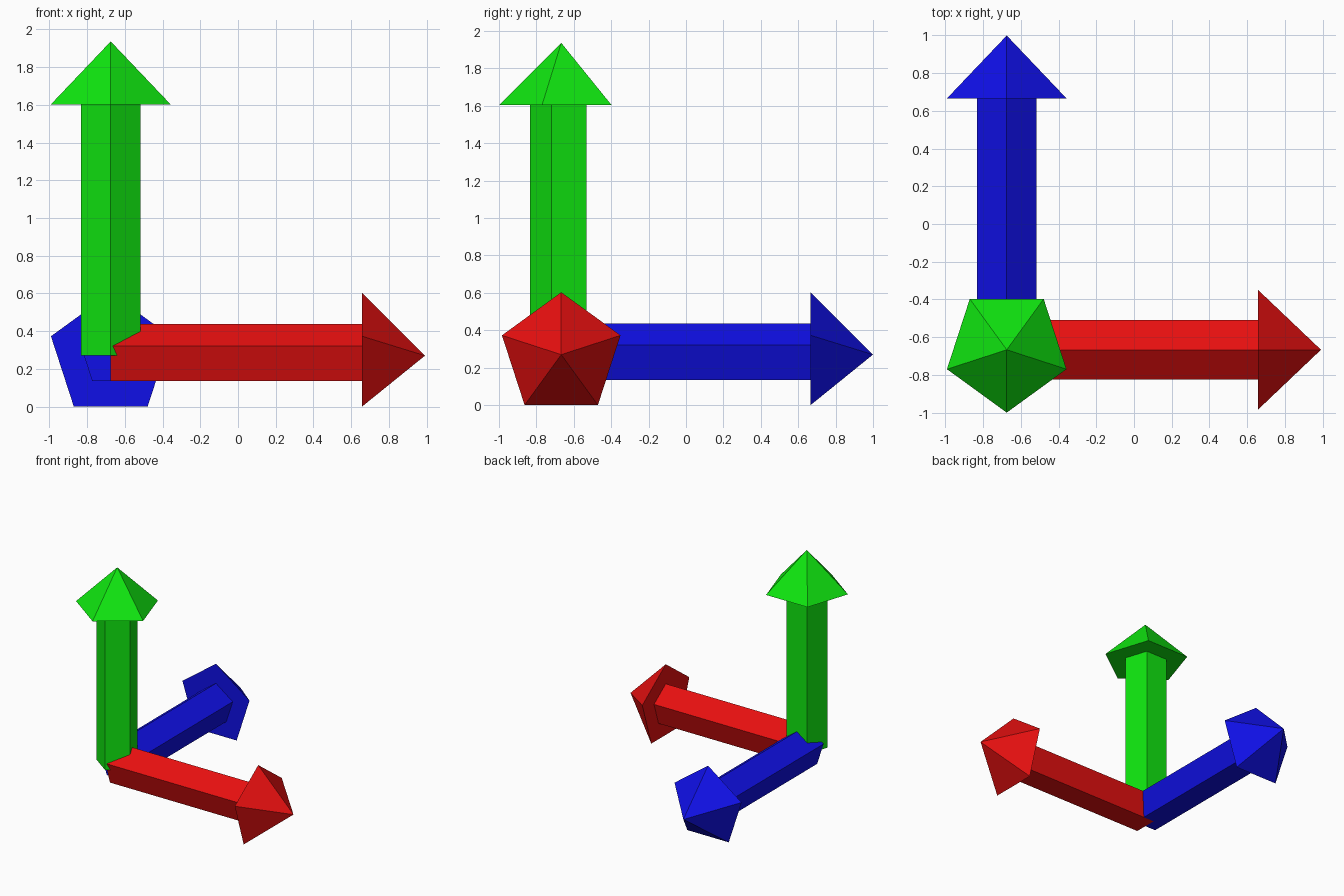
import bpy, bmesh, math
from mathutils import Vector

if "Cube" in bpy.data.objects:
    bpy.data.objects.remove(bpy.data.objects["Cube"])

HEAD_R = 1 / 3          # arrow head radius
SHAFT_R = HEAD_R / 2    # shaft radius
SHAFT_L = 4 / 3         # shaft length
TIP_L = 5 / 3           # total length
SIDES = 5
ORIGIN = Vector((-0.675, -0.667, HEAD_R * math.cos(math.pi / 5)))


def material(name, colour):
    mat = bpy.data.materials.new(name)
    mat.diffuse_color = (*colour, 1)
    mat.use_nodes = True
    mat.node_tree.nodes["Principled BSDF"].inputs["Base Color"].default_value = mat.diffuse_color
    return mat


def arrow(name, axis, corner, mat):
    """Five-sided arrow along axis, with one corner pointing towards 'corner'."""
    axis, corner = Vector(axis), Vector(corner)
    side = axis.cross(corner)
    bm = bmesh.new()

    def ring(radius, dist):
        angles = [2 * math.pi * i / SIDES for i in range(SIDES)]
        return [bm.verts.new(ORIGIN + axis * dist
                             + (corner * math.cos(a) + side * math.sin(a)) * radius)
                for a in angles]

    # shaft start, shaft end, head rim
    rings = [ring(SHAFT_R, 0), ring(SHAFT_R, SHAFT_L), ring(HEAD_R, SHAFT_L)]
    tip = bm.verts.new(ORIGIN + axis * TIP_L)
    bm.faces.new(rings[0])
    for i in range(SIDES):
        j = (i + 1) % SIDES
        for a, b in zip(rings, rings[1:]):
            bm.faces.new((a[i], a[j], b[j], b[i]))
        bm.faces.new((rings[2][i], rings[2][j], tip))
    bmesh.ops.recalc_face_normals(bm, faces=bm.faces[:])

    mesh = bpy.data.meshes.new(name)
    bm.to_mesh(mesh)
    bm.free()
    mesh.materials.append(mat)
    bpy.context.collection.objects.link(bpy.data.objects.new(name, mesh))


# Three arrows meeting at one corner
arrow("right_arrow", (1, 0, 0), (0, 0, 1), material("red", (0.8, 0.005, 0.005)))
arrow("back_arrow", (0, 1, 0), (0, 0, 1), material("blue", (0.005, 0.005, 0.8)))
arrow("up_arrow", (0, 0, 1), (0, -1, 0), material("green", (0.005, 0.8, 0.005)))
